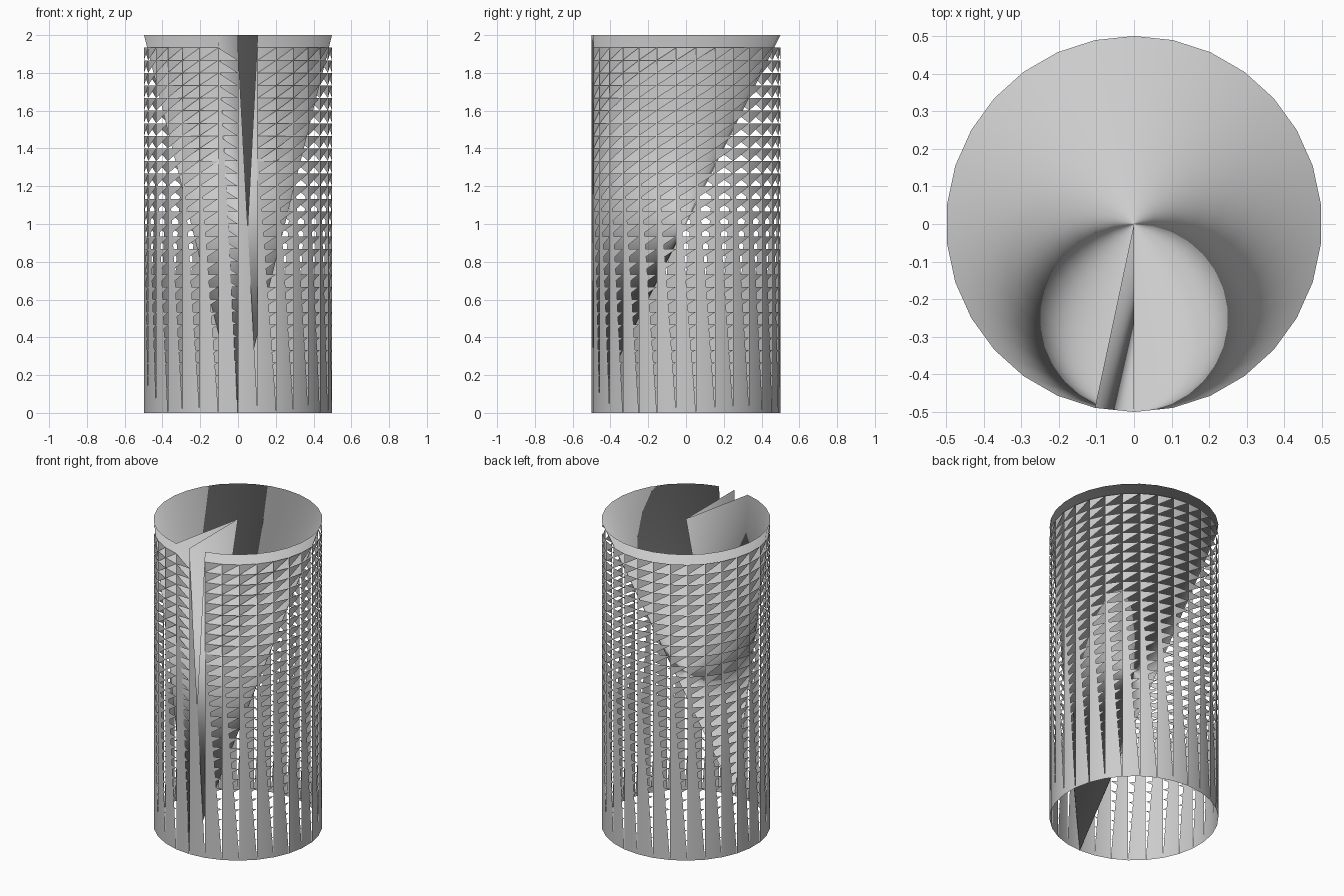
import bpy, bmesh, math
from mathutils import Vector

if "Cube" in bpy.data.objects:
    bpy.data.objects.remove(bpy.data.objects["Cube"])

N = 30            # sides of the tube
ROWS = 29         # perforated rows
R, H = 0.5, 2.0
STEP = H / N


def ring(k, z):
    a = math.radians(-90 + 360 / N * k)
    return (R * math.cos(a), R * math.sin(a), z)


def on_side(col, u, z):
    """Point on flat side number col, u = 0..1 across it."""
    p, q = ring(col, z), ring(col + 1, z)
    return tuple(p[i] + (q[i] - p[i]) * u for i in range(3))


def build(name, polygons, lift):
    """Mesh with soft normals pointing away from the axis; lift = 1: from the middle point."""
    bm = bmesh.new()
    for poly in polygons:
        clean = []
        for p in poly:
            if not clean or math.dist(p, clean[-1]) > 1e-5:
                clean.append(p)
        if math.dist(clean[0], clean[-1]) < 1e-5:
            clean.pop()
        if len(clean) > 2:
            bm.faces.new([bm.verts.new(p) for p in clean])
    bmesh.ops.remove_doubles(bm, verts=bm.verts[:], dist=1e-5)
    for f in bm.faces:
        f.smooth = True
    me = bpy.data.meshes.new(name)
    bm.to_mesh(me)
    bm.free()
    me.normals_split_custom_set_from_vertices(
        [Vector((v.co.x, v.co.y, lift * (v.co.z - H / 2))).normalized() for v in me.vertices])
    ob = bpy.data.objects.new(name, me)
    bpy.context.collection.objects.link(ob)
    return ob


# Perforated tube: solid strip narrows upward, each cell keeps its upper-left half
def cell(col, row, top):
    z0, z1 = row * STEP, (row + 1) * STEP
    l0, l1 = max(0, 1 - z0 / top), max(0, 1 - z1 / top)
    v = l0 / (1 + l0 - l1)
    uz = [(0, z0), (l0, z0), (v, z0 + v * STEP), (1, z1), (l1, z1), (0, z1)]
    return [on_side(col, u, z) for u, z in uz]


build("perforated_tube", [cell(c, r, 1.4) for c in range(1, N - 1) for r in range(ROWS)], 0)

# Two front seam sides: a tapering strip and a column of teeth
seam = [[ring(0, 0), ring(1, 0), ring(0, ROWS * STEP)]]
for r in range(ROWS):
    z0, z1 = r * STEP, (r + 1) * STEP
    l0, l1 = 1 - z0 / 1.94, 1 - z1 / 1.94
    seam.append([on_side(N - 1, u, z) for u, z in
                 [(0, z0), (1, z0), (l1, z0 + (1 - l1) * STEP), (l1, z1), (0, z1)]])
build("front_seam", seam, 0)

# Leaning funnel from the front foot point to the top rim
foot = ring(0, 0)
build("inner_funnel", [[foot, ring(k + 1, H), ring(k, H)] for k in range(1, N - 1)], 1)

# Folded fin from the rim to the central axis
centre = (0, 0, H)
build("centre_fin", [[foot, centre, ring(N - 1, H)], [foot, ring(0, H), centre]], 1)
